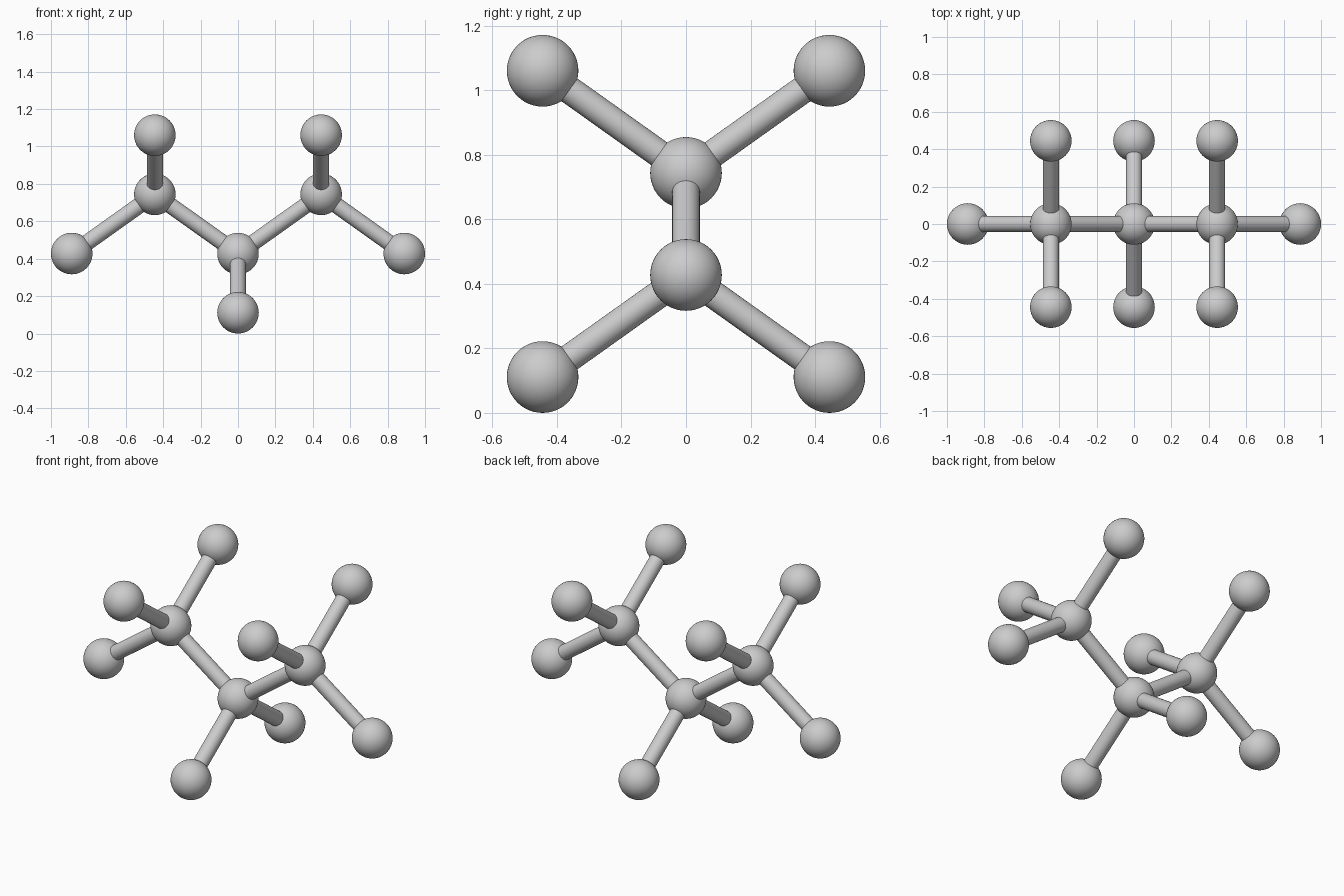
import bpy
from mathutils import Vector

if "Cube" in bpy.data.objects:
    bpy.data.objects.remove(bpy.data.objects["Cube"])

ATOM_R, BOND_R = 0.111, 0.043
DX, DZ = 0.4445, 0.3165          # offsets between bonded atoms
Z = [ATOM_R + i * DZ for i in range(4)]


def smooth(name):
    ob = bpy.context.object
    ob.name = name
    bpy.ops.object.shade_smooth_by_angle()
    return ob


def atom(name, p):
    bpy.ops.mesh.primitive_uv_sphere_add(segments=48, ring_count=24, radius=ATOM_R, location=p)
    smooth(name)


def bond(name, a, b):
    a, b = Vector(a), Vector(b)
    d = b - a
    bpy.ops.mesh.primitive_cylinder_add(vertices=32, radius=BOND_R, depth=d.length, location=(a + b) / 2)
    ob = smooth(name)
    ob.rotation_euler = d.to_track_quat('Z', 'Y').to_euler()


def outer(name, p, parent):
    atom("outer_atom_" + name, p)
    bond("outer_bond_" + name, parent, p)


# centre atom with its two lower outer atoms
centre = (0, 0, Z[1])
atom("centre_atom", centre)
for t, label in ((-1, "front"), (1, "back")):
    outer("centre_" + label, (0, t * DX, Z[0]), centre)

# left and right chain atoms, each with three outer atoms
for s, side in ((-1, "left"), (1, "right")):
    c = (s * DX, 0, Z[2])
    atom("chain_atom_" + side, c)
    bond("chain_bond_" + side, centre, c)
    outer(side + "_end", (s * 2 * DX, 0, Z[1]), c)
    for t, label in ((-1, "front"), (1, "back")):
        outer(side + "_" + label, (s * DX, t * DX, Z[3]), c)
